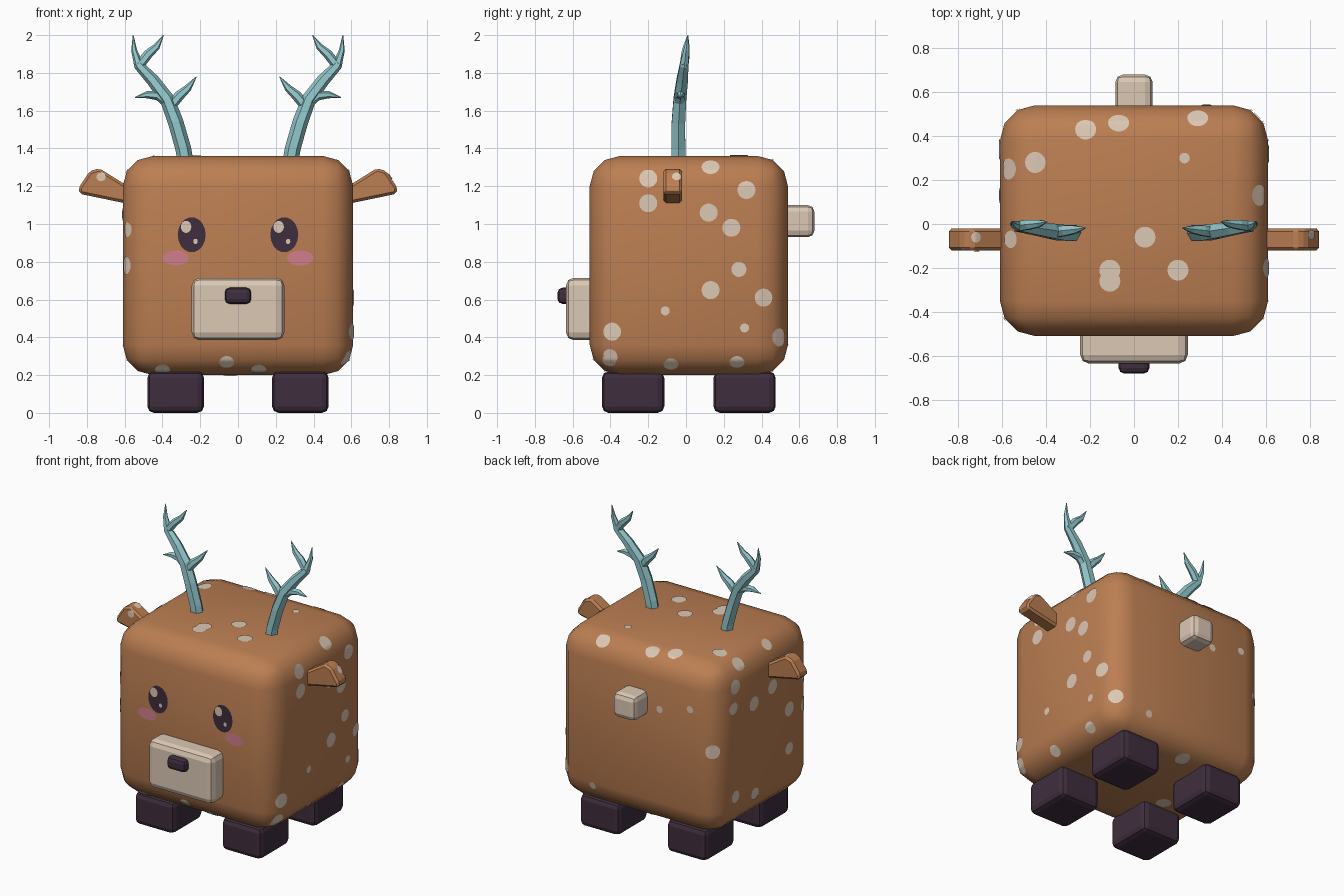
import bpy, bmesh, math
from mathutils import Vector
from mathutils.bvhtree import BVHTree

cube = bpy.data.objects.get("Cube")
if cube:
    bpy.data.objects.remove(cube, do_unlink=True)


def material(name, red, green, blue):
    mat = bpy.data.materials.new(name)
    mat.use_nodes = True
    mat.diffuse_color = (red, green, blue, 1)
    node = mat.node_tree.nodes["Principled BSDF"]
    node.inputs["Base Color"].default_value = (red, green, blue, 1)
    return mat


BROWN = material("fur brown", 0.5, 0.21, 0.085)
CREAM = material("cream", 0.72, 0.58, 0.46)
DARK = material("dark plum", 0.05, 0.027, 0.048)
PINK = material("blush pink", 0.64, 0.21, 0.27)
TEAL = material("antler teal", 0.29, 0.58, 0.61)
SIDES = {"left": 1, "right": -1}


def finish(bm, name, mat, smooth=False):
    """Turn a bmesh into a named, coloured object."""
    bmesh.ops.recalc_face_normals(bm, faces=bm.faces)
    for face in bm.faces:
        face.smooth = smooth
    mesh = bpy.data.meshes.new(name)
    bm.to_mesh(mesh)
    bm.free()
    mesh.materials.append(mat)
    obj = bpy.data.objects.new(name, mesh)
    bpy.context.collection.objects.link(obj)


def block(name, mat, centre, size, bevel, segments=2, smooth=False):
    """Rounded box; returns its surface tree."""
    bm = bmesh.new()
    bmesh.ops.create_cube(bm, size=1)
    for vert in bm.verts:
        vert.co = Vector(centre) + vert.co * Vector(size)
    bmesh.ops.bevel(bm, geom=bm.edges[:], offset=bevel, segments=segments,
                    profile=0.5, affect='EDGES')
    tree = BVHTree.FromBMesh(bm)
    finish(bm, name, mat, smooth)
    return tree


def patch(bm, tree, axis, a, b, width, height, lift=0.004, rings=3, sides=18):
    """Thin oval that hugs a surface; axis is the side it faces."""
    index = "xyz".index(axis[1])
    out, spot = Vector(), Vector()
    out[index] = -1 if axis[0] == "-" else 1
    first, second = [i for i in range(3) if i != index]
    spot[first], spot[second] = a, b
    centre, normal, _, _ = tree.ray_cast(spot + out * 3, -out)
    if centre is None:
        centre, normal, _, _ = tree.find_nearest(spot + out)
    up = Vector((0, 1, 0)) if axis[1] == "z" else Vector((0, 0, 1))
    side = up.cross(normal).normalized()
    up = normal.cross(side)

    def place(point):
        surface, direction, _, _ = tree.find_nearest(point)
        return bm.verts.new(surface + direction * lift)

    hub = place(centre)
    last = None
    for k in range(1, rings + 1):
        ring = []
        for i in range(sides):
            angle = math.tau * i / sides
            offset = side * width * math.cos(angle) + up * height * math.sin(angle)
            ring.append(place(centre + offset * k / rings))
        for i in range(sides):
            j = (i + 1) % sides
            if last:
                bm.faces.new((last[i], ring[i], ring[j], last[j]))
            else:
                bm.faces.new((hub, ring[i], ring[j]))
        last = ring


def branch(bm, sign, radius, path, sides=6):
    """Faceted branch through (x, z) points, tapering to a tip and leaning back."""
    points = [Vector((sign * x, max(0, z - 1.6) / 8 - 0.04, z)) for x, z in path]
    end = len(points) - 1
    last = None
    for i, point in enumerate(points):
        tangent = (points[min(i + 1, end)] - points[max(i - 1, 0)]).normalized()
        across = Vector((0, 1, 0)).cross(tangent).normalized()
        depth = tangent.cross(across)
        r = max(0.002, radius * (1 - (i / end) ** 3))
        ring = []
        for k in range(sides):
            angle = math.tau * k / sides
            ring.append(bm.verts.new(point + (across * math.cos(angle) + depth * math.sin(angle)) * r))
        if last:
            for k in range(sides):
                j = (k + 1) % sides
                bm.faces.new((last[k], last[j], ring[j], ring[k]))
        else:
            bm.faces.new(ring[::-1])
        last = ring
    bm.faces.new(last)


# Body, muzzle, nose and tail
body = block("body", BROWN, (0, 0.015, 0.78), (1.22, 1.05, 1.16), 0.16, 3, True)
block("muzzle", CREAM, (0, -0.54, 0.55), (0.49, 0.19, 0.33), 0.04)
block("nose", DARK, (0, -0.64, 0.62), (0.14, 0.08, 0.085), 0.025)
block("tail", CREAM, (0, 0.59, 1.015), (0.17, 0.18, 0.17), 0.035)

# Legs
for side, sign in SIDES.items():
    for end, y in (("front", -0.28), ("back", 0.31)):
        block(f"{end}_{side}_leg", DARK, (sign * 0.33, y, 0.11), (0.3, 0.33, 0.22), 0.035)

# Ears: front outline pushed through in depth
EAR = [(0.55, 1.1), (0.84, 1.16), (0.845, 1.19), (0.785, 1.28), (0.735, 1.295), (0.55, 1.18)]
ears = {}
for side, sign in SIDES.items():
    bm = bmesh.new()
    outline = bm.faces.new([bm.verts.new((sign * x, -0.12, z)) for x, z in EAR])
    pushed = bmesh.ops.extrude_face_region(bm, geom=[outline], use_keep_orig=True)["geom"]
    bmesh.ops.translate(bm, vec=(0, 0.1, 0),
                        verts=[g for g in pushed if isinstance(g, bmesh.types.BMVert)])
    bmesh.ops.recalc_face_normals(bm, faces=bm.faces)
    bmesh.ops.bevel(bm, geom=bm.edges[:], offset=0.014, segments=1, affect='EDGES')
    ears[side] = BVHTree.FromBMesh(bm)
    finish(bm, f"{side}_ear", BROWN)

# Antlers: one beam and three tines each
for side, sign in SIDES.items():
    bm = bmesh.new()
    branch(bm, sign, 0.042, [(0.27, 1.28), (0.29, 1.4), (0.33, 1.54), (0.375, 1.66),
                             (0.45, 1.76), (0.525, 1.84), (0.55, 1.92), (0.555, 2)])
    branch(bm, sign, 0.028, [(0.36, 1.62), (0.31, 1.68), (0.265, 1.72), (0.22, 1.78)])
    branch(bm, sign, 0.028, [(0.36, 1.63), (0.42, 1.68), (0.48, 1.685), (0.545, 1.67)])
    branch(bm, sign, 0.026, [(0.53, 1.83), (0.475, 1.9), (0.43, 1.94), (0.395, 2)])
    finish(bm, f"{side}_antler", TEAL)

# Eyes, eye glints and cheeks
eyes, glints, cheeks = bmesh.new(), bmesh.new(), bmesh.new()
for sign in SIDES.values():
    x = sign * 0.245
    patch(eyes, body, "-y", x, 0.943, 0.074, 0.093, 0.005)
    patch(glints, body, "-y", x - 0.03, 0.985, 0.028, 0.032, 0.008)
    patch(glints, body, "-y", x + 0.02, 0.908, 0.012, 0.014, 0.008)
    patch(cheeks, body, "-y", sign * 0.33, 0.82, 0.07, 0.04, 0.003)
finish(eyes, "eyes", DARK, True)
finish(glints, "eye_glints", CREAM, True)
finish(cheeks, "cheeks", PINK, True)

# Fur spots, side by side
fur = bmesh.new()


def spots(tree, axis, radius, *places):
    for a, b in places:
        patch(fur, tree, axis, a, b, radius, radius)


LARGE, MEDIUM, SMALL = 0.048, 0.04, 0.024
spots(body, "+x", LARGE, (-.2, 1.24), (-.2, 1.11), (.13, 1.3), (.32, 1.18), (.12, 1.06),
      (.24, .98), (.13, .65), (.41, .61), (-.39, .43), (.49, .4))
spots(body, "+x", MEDIUM, (.28, .76), (-.4, .3), (-.08, .26), (.27, .27))
spots(body, "+x", SMALL, (-.11, .54), (.31, .45))
spots(body, "-x", LARGE, (.25, 1.3), (.34, 1.19), (-.06, 1.04), (.14, 1), (-.24, .82), (-.42, .78))
spots(body, "-x", MEDIUM, (-.07, 1.31), (.36, 1.05), (-.43, .97), (-.24, .55), (.34, .44), (.13, .38))
spots(body, "-x", SMALL, (.32, .27), (.14, .24))
spots(body, "+z", LARGE, (-.22, .43), (-.07, .46), (.29, .48), (-.45, .28), (.05, -.06),
      (.2, -.21), (-.11, -.21), (-.11, -.26))
spots(body, "+z", SMALL, (.23, .3))
spots(body, "-y", MEDIUM, (-.06, .27), (.11, .23), (-.4, .23), (.57, .28))
spots(body, "+y", LARGE, (-.55, .79))
spots(body, "+y", SMALL, (-.41, 1.06), (-.18, 1), (.33, .34))
spots(body, "-z", LARGE, (-.04, .42), (-.29, -.06), (-.27, .29), (-.43, .3))
spots(ears["right"], "-y", SMALL, (-.725, 1.25))
spots(ears["right"], "+z", SMALL, (-.72, -.06))
spots(ears["left"], "+x", SMALL, (-.05, 1.25))
finish(fur, "fur_spots", CREAM, True)
